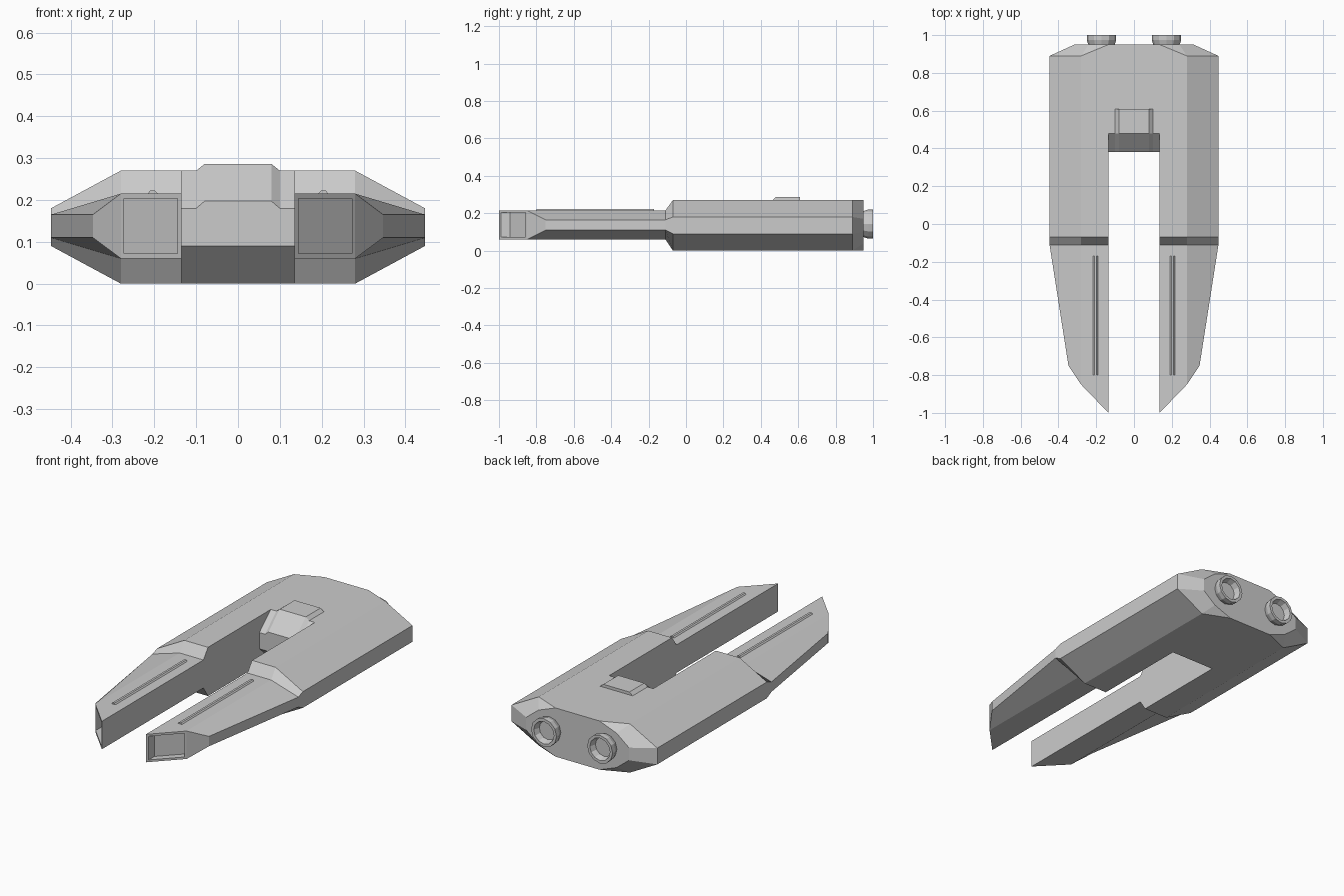
import bpy, bmesh, math

if "Cube" in bpy.data.objects:
    bpy.data.objects.remove(bpy.data.objects["Cube"])

IN = 0.135  # inner wall of each prong


def finish(bm, name, mirror=True):
    bmesh.ops.remove_doubles(bm, verts=bm.verts, dist=0.0005)
    bmesh.ops.recalc_face_normals(bm, faces=bm.faces)
    me = bpy.data.meshes.new(name)
    bm.to_mesh(me)
    bm.free()
    ob = bpy.data.objects.new(name, me)
    bpy.context.collection.objects.link(ob)
    if mirror:
        ob.modifiers.new("Mirror", 'MIRROR').use_axis[0] = True
    return ob


def face(bm, pts):
    return bm.faces.new([bm.verts.new(p) for p in pts])


def ring(xs, ys, zs):
    # six-point half section: bottom inner, round the outside, to top inner
    idx = (0, 1, 2, 2, 1, 0)
    return [(xs[i], ys[i], z) for i, z in zip(idx, zs)]


def bridge(bm, a, b, closed=False):
    n = len(a)
    for i in range(n if closed else n - 1):
        j = (i + 1) % n
        face(bm, (a[i], a[j], b[j], b[i]))


# Hull: half lofted along y, joined by a centre block, then mirrored
bm = bmesh.new()
big = (0, 0, 0.09, 0.18, 0.27, 0.27)
small = (0.06, 0.06, 0.11, 0.165, 0.215, 0.215)
wide = (IN, 0.28, 0.447)
tail = ring((IN, 0.24, 0.315), (0.95,) * 3, (0, 0.04, 0.10, 0.17, 0.23, 0.27))
rear = ring(wide, (0.95, 0.89, 0.89), big)
mid = ring(wide, (0.48,) * 3, big)
step = ring(wide, (-0.07,) * 3, big)
neck = ring(wide, (-0.11,) * 3, small)
tip = ring((IN, 0.28, 0.347), (-1.0, -0.85, -0.75), small)

# Rear corner chamfers and tail face
bridge(bm, tail[1:5], rear[1:5])
for k, m in ((0, 1), (5, 4)):
    face(bm, (tail[k], tail[m], rear[m]))
face(bm, tail + [(0, 0.95, 0.27), (0, 0.95, 0)])

# Outer skin and inner prong walls
bridge(bm, rear, mid)
bridge(bm, mid, step)
bridge(bm, step, neck, True)
bridge(bm, neck, tip, True)
nose = [(0.48, 0), (0.38, 0.09), (0.38, 0.18), (0.48, 0.27)]
face(bm, [step[0]] + [(IN, y, z) for y, z in nose] + [step[5]])

# Centre block with wedge nose
prof = [(0.95, 0)] + nose + [(0.95, 0.27)]
bridge(bm, [(0, y, z) for y, z in prof], [(IN, y, z) for y, z in prof])

# Prong tips: side facet, then angled face with a recessed port
face(bm, tip[1:5])
frame = [tip[0], tip[1], tip[4], tip[5]]
slope = 0.15 / (0.28 - IN)
port = [(x, -1.0 + (x - IN) * slope, z)
        for x, z in ((0.145, 0.072), (0.273, 0.072), (0.273, 0.203), (0.145, 0.203))]
deep = [(x, y + 0.05, z) for x, y, z in port]
bridge(bm, frame, port, True)
bridge(bm, port, deep, True)
face(bm, deep)
finish(bm, "hull")

# Canopy plate folded over the wedge nose
bm = bmesh.new()
secs = []
for y, z0, z1 in ((0.38, 0.18, 0.197), (0.48, 0.27, 0.286), (0.61, 0.27, 0.286)):
    secs.append([(-0.1, y, z0), (-0.08, y, z1), (0.08, y, z1), (0.1, y, z0)])
bridge(bm, secs[0], secs[1], True)
bridge(bm, secs[1], secs[2], True)
face(bm, secs[0])
face(bm, secs[2])
finish(bm, "canopy", False)

# Raised rails along the prong tops
bm = bmesh.new()
ends = [[(0.191, y, 0.214), (0.198, y, 0.222), (0.210, y, 0.222), (0.217, y, 0.214)]
        for y in (-0.80, -0.17)]
bridge(bm, ends[0], ends[1], True)
face(bm, ends[0])
face(bm, ends[1])
finish(bm, "prong_rail")

# Engine nozzles: lathed rings with recessed discs
bm = bmesh.new()
N = 12


def circle(r, y):
    return [(0.172 + r * math.cos(2 * math.pi * i / N), y,
             0.142 + r * math.sin(2 * math.pi * i / N)) for i in range(N)]


loops = [circle(r, y) for r, y in
         ((0.068, 0.945), (0.078, 0.975), (0.078, 1.0), (0.062, 1.0), (0.052, 0.965))]
for a, b in zip(loops, loops[1:]):
    bridge(bm, a, b, True)
face(bm, loops[-1])
finish(bm, "engine_nozzle")
